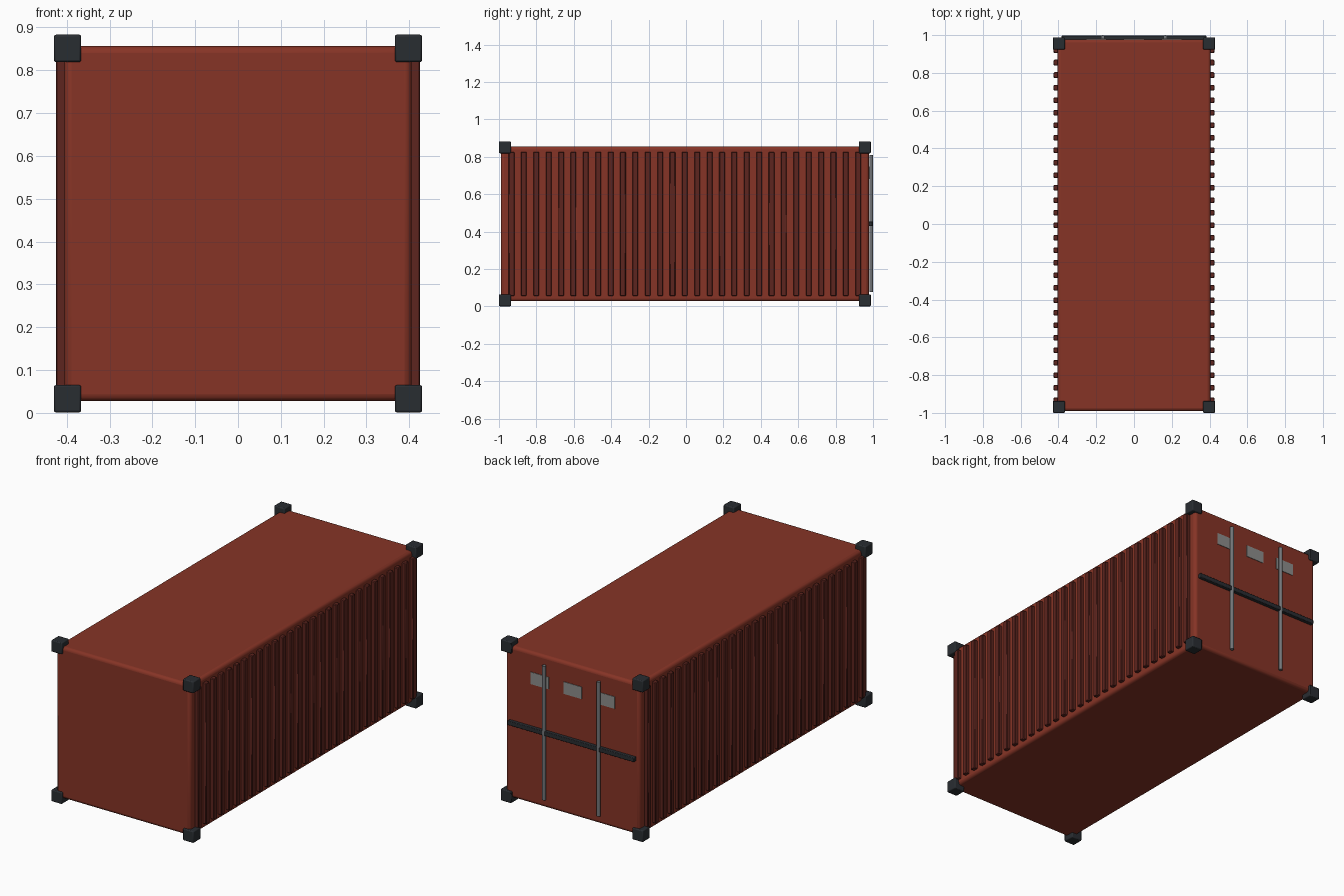
import bpy, math

if "Cube" in bpy.data.objects:
    bpy.data.objects.remove(bpy.data.objects["Cube"])

def material(name, rgb):
    m = bpy.data.materials.new(name)
    m.diffuse_color = (*rgb, 1)
    m.use_nodes = True
    m.node_tree.nodes["Principled BSDF"].inputs["Base Color"].default_value = m.diffuse_color
    return m

RED = material("red_paint", (0.24, 0.034, 0.019))
DARK_RED = material("dark_red_paint", (0.11, 0.018, 0.013))
BLACK = material("dark_steel", (0.022, 0.026, 0.031))
STEEL = material("steel", (0.17, 0.18, 0.19))
PLATE = material("plate_grey", (0.27, 0.27, 0.26))

def finish(o, name, mat, bevel=0, segments=2):
    o.name = name
    o.data.materials.append(mat)
    if bevel:
        b = o.modifiers.new("bevel", 'BEVEL')
        b.width, b.segments = bevel, segments
        bpy.ops.object.shade_smooth_by_angle(angle=math.radians(35))
    return o

def box(name, centre, size, mat, bevel=0, segments=2):
    bpy.ops.mesh.primitive_cube_add(size=1, location=centre)
    o = bpy.context.object
    o.scale = size
    bpy.ops.object.transform_apply(location=False, rotation=False, scale=True)
    return finish(o, name, mat, bevel, segments)

YC, ZC = -0.006, 0.442        # centre of the container body
HX, HY, HZ = 0.405, 0.984, 0.414

# Main body with rounded edges
box("container_body", (0, YC, ZC), (2 * HX, 2 * HY, 2 * HZ), RED, 0.016, 3)

# Corner castings
for x in (-0.398, 0.398):
    for y in (-0.962, 0.962):
        for z in (-0.409, 0.409):
            box("corner_casting", (x, YC + y, ZC + z), (0.064, 0.064, 0.064), BLACK, 0.005)

# Vertical corrugation ribs along both long sides
RIBS, PITCH = 29, 0.0662
for side in (-1, 1):
    for i in range(RIBS):
        y = YC + (i - (RIBS - 1) / 2) * PITCH
        box("side_rib", (side * 0.412, y, ZC), (0.026, 0.030, 0.77), DARK_RED, 0.003, 1)

# Door locking rods
for x in (-0.165, 0.165):
    bpy.ops.mesh.primitive_cylinder_add(vertices=16, radius=0.01, depth=0.733,
                                        location=(x, 0.99, 0.444))
    bpy.ops.object.shade_smooth_by_angle(angle=math.radians(35))
    finish(bpy.context.object, "locking_rod", STEEL)

# Horizontal door bar
box("door_bar", (0, 0.986, 0.442), (0.765, 0.022, 0.024), BLACK, 0.003)

# Blank door plates
for x in (-0.2, 0, 0.2):
    box("door_plate", (x, 0.978, 0.715), (0.11, 0.006, 0.066), PLATE)
